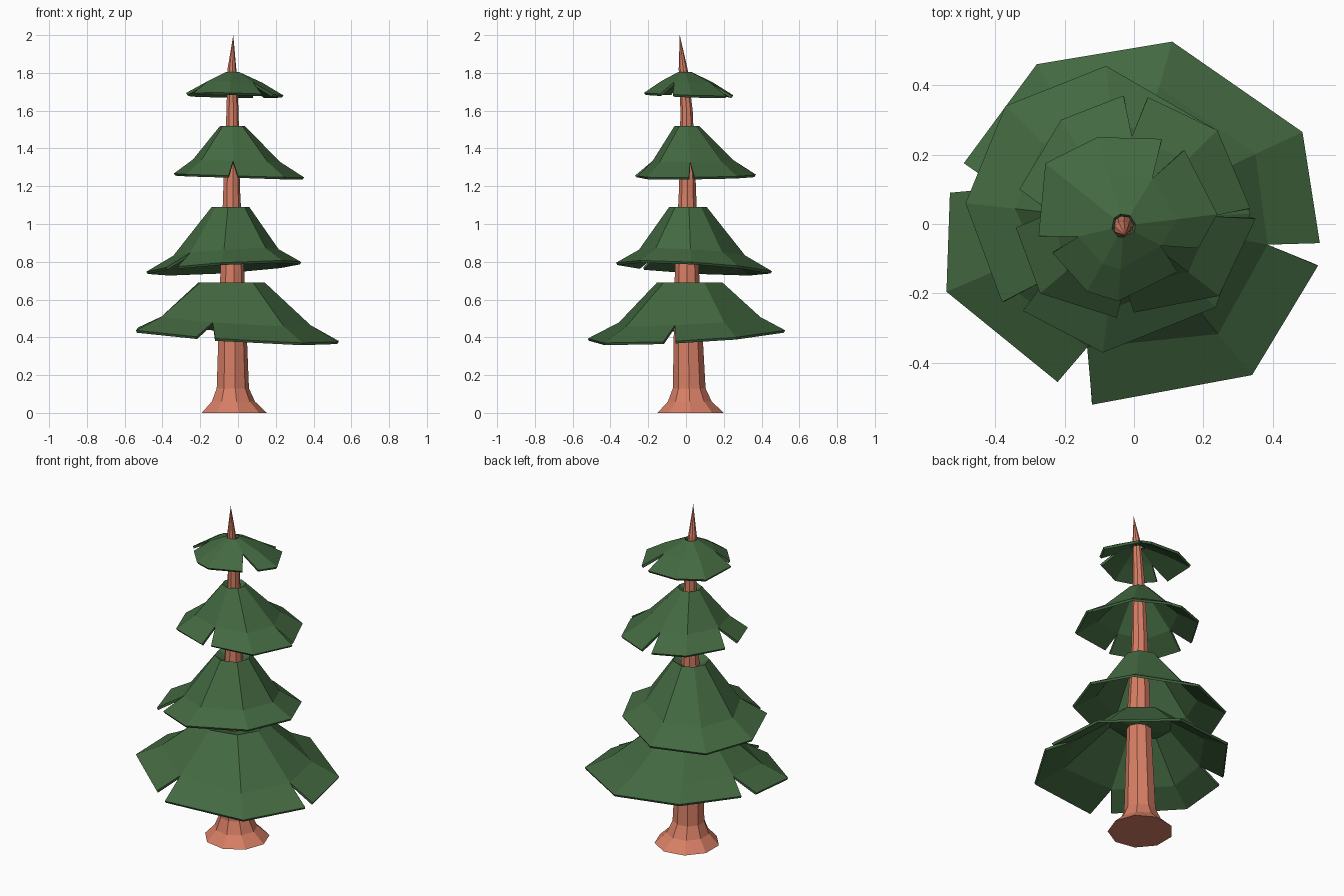
import bpy, bmesh, math

if "Cube" in bpy.data.objects:
    bpy.data.objects.remove(bpy.data.objects["Cube"])


def material(name, color):
    m = bpy.data.materials.new(name)
    m.diffuse_color = (*color, 1)
    m.use_nodes = True
    m.node_tree.nodes["Principled BSDF"].inputs["Base Color"].default_value = m.diffuse_color
    return m


def finish(name, bm, mat):
    bmesh.ops.recalc_face_normals(bm, faces=bm.faces)
    me = bpy.data.meshes.new(name)
    bm.to_mesh(me)
    bm.free()
    me.materials.append(mat)
    ob = bpy.data.objects.new(name, me)
    bpy.context.collection.objects.link(ob)
    return ob


bark = material("bark", (0.68, 0.21, 0.13))
needles = material("needles", (0.056, 0.14, 0.052))

# Trunk: flared base, slight lean, pointed tip (z, centre x, centre y, radius)
SIDES = 9
sections = [(0, -0.025, 0.025, 0.178), (0.06, -0.028, 0.02, 0.118),
            (0.13, -0.03, 0.017, 0.088), (0.75, -0.032, 0.005, 0.065),
            (1.2, -0.035, 0.008, 0.045), (1.6, -0.03, 0.003, 0.033),
            (1.82, -0.033, -0.015, 0.024)]
bm = bmesh.new()
rings = []
for z, cx, cy, r in sections:
    rings.append([bm.verts.new((cx + r * math.cos(math.tau * i / SIDES),
                                cy + r * math.sin(math.tau * i / SIDES), z))
                  for i in range(SIDES)])
tip = bm.verts.new((-0.025, -0.033, 2.0))
for a, b in zip(rings, rings[1:]):
    for i in range(SIDES):
        j = (i + 1) % SIDES
        bm.faces.new((a[i], a[j], b[j], b[i]))
for i in range(SIDES):
    bm.faces.new((rings[-1][i], rings[-1][(i + 1) % SIDES], tip))
bm.faces.new(rings[0][::-1])
finish("trunk", bm, bark)


# Tier: dished collar, upper slope, and rim panels separated by notches
def tier(name, centre, top_z, top_r, mid_z, mid_f, rim_z, tilt, dish, panels):
    cx, cy = centre
    bm = bmesh.new()

    def column(p):
        dx, dy = p[0] - cx, p[1] - cy
        d = math.hypot(dx, dy)
        ux, uy = dx / d, dy / d
        mx, my = cx + dx * mid_f, cy + dy * mid_f
        return [bm.verts.new(v) for v in (
            (cx + ux * 0.028, cy + uy * 0.028, top_z - dish),
            (cx + ux * top_r, cy + uy * top_r, top_z),
            (mx, my, mid_z + tilt[0] * mx + tilt[1] * my))]

    # one column per corner; neighbouring panels share the notch column
    cols, rims = [], []
    for k, panel in enumerate(panels):
        prev = panels[k - 1][-1]
        first = ((prev[0] + panel[0][0]) / 2, (prev[1] + panel[0][1]) / 2)
        start = len(cols)
        cols += [column(p) for p in [first] + panel[1:-1]]
        rim = [bm.verts.new((x, y, rim_z + tilt[0] * x + tilt[1] * y)) for x, y in panel]
        rims.append((start, rim))
    n = len(cols)
    for i in range(n):
        a, b = cols[i], cols[(i + 1) % n]
        for h in range(2):
            bm.faces.new((a[h], a[h + 1], b[h + 1], b[h]))
    for start, rim in rims:
        for i in range(len(rim) - 1):
            a, b = cols[start + i], cols[(start + i + 1) % n]
            bm.faces.new((a[2], rim[i], rim[i + 1], b[2]))
    bm.normal_update()
    ob = finish(name, bm, needles)
    # make sure the skin faces upward before thickening it downward
    if sum(p.normal.z for p in ob.data.polygons) < 0:
        ob.data.flip_normals()
    s = ob.modifiers.new("thickness", 'SOLIDIFY')
    s.thickness = 0.014
    s.offset = -1


tier("bottom_tier", (-0.035, 0.02), 0.69, 0.18, 0.49, 0.74, 0.415, (-0.06, 0.055), 0.04, [
    [(0.535, -0.055), (0.485, 0.265), (0.11, 0.525), (-0.28, 0.46), (-0.49, 0.175)],
    [(-0.53, 0.09), (-0.54, -0.195), (-0.22, -0.455)],
    [(-0.12, -0.52), (0.34, -0.435), (0.53, -0.12)]])

tier("lower_middle_tier", (-0.04, 0.01), 1.09, 0.1, 0.855, 0.68, 0.78, (0.06, -0.055), 0.04, [
    [(-0.32, -0.25), (-0.09, -0.37), (0.235, -0.24), (0.335, 0.03), (0.23, 0.275),
     (-0.08, 0.455), (-0.37, 0.34), (-0.485, 0.06), (-0.38, -0.225)]])

tier("upper_middle_tier", (-0.03, 0.005), 1.52, 0.065, 1.335, 0.68, 1.257, (-0.03, 0.01), 0.03, [
    [(0.335, 0.045), (0.24, 0.27), (0.04, 0.365)],
    [(-0.03, 0.37), (-0.21, 0.3), (-0.33, 0.1)],
    [(-0.34, -0.01), (-0.27, -0.2), (-0.05, -0.27)],
    [(0, -0.255), (0.245, -0.207), (0.35, 0.015)]])

tier("top_tier", (-0.03, -0.005), 1.805, 0.035, 1.752, 0.58, 1.687, (-0.02, -0.03), 0.015, [
    [(0.08, 0.245), (-0.105, 0.25), (-0.255, 0.175), (-0.275, -0.035)],
    [(-0.235, -0.083), (-0.135, -0.195), (-0.045, -0.222), (0.125, -0.138)],
    [(0.185, -0.07), (0.24, 0.028), (0.145, 0.213)]])
